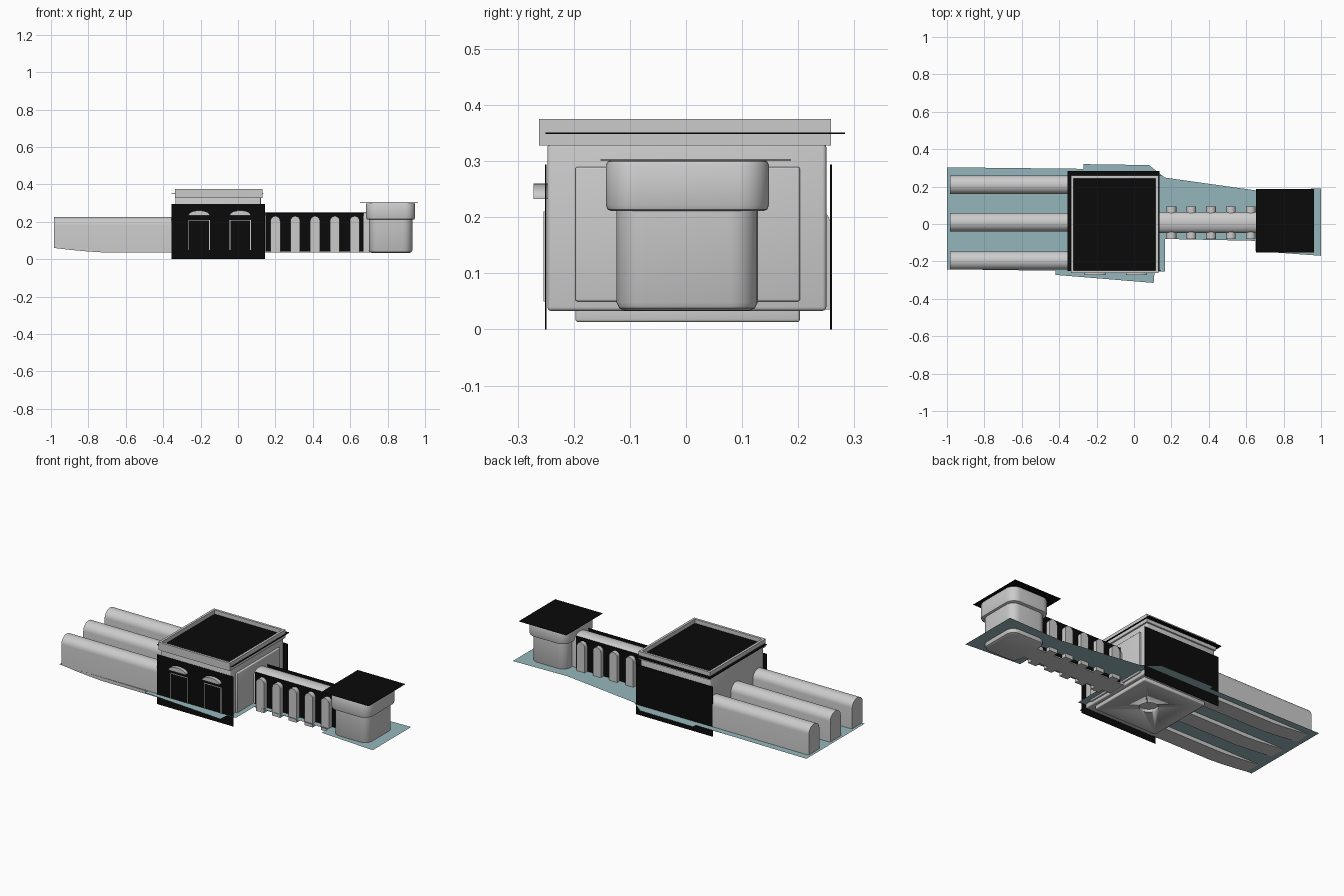
import bpy, bmesh, math

if "Cube" in bpy.data.objects:
    bpy.data.objects.remove(bpy.data.objects["Cube"])


def mat(name, rgb):
    m = bpy.data.materials.new(name)
    m.diffuse_color = (*rgb, 1)
    m.use_nodes = True
    m.node_tree.nodes["Principled BSDF"].inputs["Base Color"].default_value = m.diffuse_color
    return m


GREY = mat("pale grey", (0.6, 0.6, 0.6))
BLACK = mat("black", (0.003, 0.003, 0.003))
TEAL = mat("water teal", (0.30, 0.47, 0.50))


def finish(bm, name, material, smooth=True):
    bmesh.ops.recalc_face_normals(bm, faces=bm.faces)
    me = bpy.data.meshes.new(name)
    bm.to_mesh(me)
    bm.free()
    me.materials.append(material)
    ob = bpy.data.objects.new(name, me)
    bpy.context.collection.objects.link(ob)
    if smooth:
        bpy.context.view_layer.objects.active = ob
        ob.select_set(True)
        bpy.ops.object.shade_smooth_by_angle(angle=math.radians(35))
        ob.select_set(False)
    return ob


def loft(name, loops, material=GREY):
    """Skin a row of equal point loops and cap both ends."""
    bm = bmesh.new()
    rows = [[bm.verts.new(p) for p in lp] for lp in loops]
    n = len(rows[0])
    for a, b in zip(rows, rows[1:]):
        for i in range(n):
            j = (i + 1) % n
            bm.faces.new((a[i], a[j], b[j], b[i]))
    bm.faces.new(rows[0])
    bm.faces.new(rows[-1])
    return finish(bm, name, material)


def box(name, x0, x1, y0, y1, z0, z1, material=GREY, bevel=0.0):
    bm = bmesh.new()
    bmesh.ops.create_cube(bm, size=1)
    for v in bm.verts:
        v.co = ((x0 + x1) / 2 + v.co.x * (x1 - x0), (y0 + y1) / 2 + v.co.y * (y1 - y0),
                (z0 + z1) / 2 + v.co.z * (z1 - z0))
    if bevel:
        bmesh.ops.bevel(bm, geom=bm.edges[:], offset=bevel, segments=3, profile=0.5, affect='EDGES')
    return finish(bm, name, material, bevel > 0)


def arch(half, z0, z1, rise, segs=14):
    """Round-topped section as (across, z) pairs."""
    pts = [(-half, z0), (half, z0)]
    for i in range(segs + 1):
        a = math.pi * i / segs
        pts.append((half * math.cos(a), z1 - rise + rise * math.sin(a)))
    return pts


def round_rect(x0, x1, y0, y1, r, z, segs=6):
    pts = []
    for k, (cx, cy) in enumerate([(x1 - r, y1 - r), (x0 + r, y1 - r), (x0 + r, y0 + r), (x1 - r, y0 + r)]):
        for i in range(segs + 1):
            a = math.pi / 2 * (k + i / segs)
            pts.append((cx + r * math.cos(a), cy + r * math.sin(a), z))
    return pts


def round_block(name, x0, x1, y0, y1, r, levels):
    loft(name, [round_rect(x0 + d, x1 - d, y0 + d, y1 - d, r - d, z) for z, d in levels])


# Main hall with raised side panel and underside slab
box("hall_body", -0.335, 0.122, -0.247, 0.25, 0.033, 0.332, bevel=0.007)
box("hall_side_panel", 0.10, 0.134, -0.197, 0.203, 0.05, 0.29, bevel=0.004)
slab = box("hall_base_slab", -0.31, 0.10, -0.197, 0.203, 0.013, 0.05, bevel=0.005)

# Round drain cut into the base slab
bm = bmesh.new()
bmesh.ops.create_cone(bm, cap_ends=True, segments=32, radius1=0.05, radius2=0.05, depth=0.04)
cut = finish(bm, "drain_cutter", GREY)
cut.location = (-0.1, 0, 0.01)
cut.hide_render = True
cut.hide_set(True)
mod = slab.modifiers.new("drain", 'BOOLEAN')
mod.operation = 'DIFFERENCE'
mod.object = cut

# Cornice rim around the sunken black roof
cx0, cx1, cy0, cy1, t = -0.338, 0.13, -0.262, 0.258, 0.014
for nm, a in {"left": (cx0, cx0 + t, cy0, cy1), "right": (cx1 - t, cx1, cy0, cy1),
              "front": (cx0 + t, cx1 - t, cy0, cy0 + t), "back": (cx0 + t, cx1 - t, cy1 - t, cy1)}.items():
    box("cornice_" + nm, *a, 0.328, 0.375)
box("hall_roof", -0.355, 0.137, -0.25, 0.283, 0.348, 0.351, BLACK)

# Black wall sheets front and back
box("front_wall_sheet", -0.355, 0.145, -0.251, -0.249, 0.0, 0.294, BLACK)
box("back_wall_sheet", -0.355, 0.145, 0.257, 0.26, 0.0, 0.294, BLACK)

# Doors: thin frames with arched hoods above
for i, x in enumerate((-0.208, 0.012)):
    for s in (-1, 1):
        xe = x + s * 0.055
        box(f"door_{i}_jamb_{s}", xe - 0.002, xe + 0.002, -0.254, -0.25, 0.05, 0.21)
    box(f"door_{i}_lintel", x - 0.055, x + 0.055, -0.254, -0.25, 0.206, 0.21)
    sec = arch(0.056, 0.233, 0.26, 0.024)
    loft(f"door_{i}_hood", [[(x + u, y, z) for u, z in sec] for y in (-0.272, -0.245)])

# Three long vaulted galleries, bellies lifting at the far end
for i, yc in enumerate((-0.195, 0.01, 0.21)):
    loops = []
    for x, zb in ((-0.985, 0.060), (-0.9, 0.05), (-0.8, 0.041), (-0.72, 0.036), (-0.3, 0.036)):
        loops.append([(x, yc + u, z) for u, z in arch(0.049, zb, 0.226, 0.045)])
    loft(f"vaulted_gallery_{i}", loops)

# Covered bridge with black sides and arched buttresses
sec = arch(0.055, 0.036, 0.252, 0.035)
loft("bridge_vault", [[(x, 0.008 + u, z) for u, z in sec] for x in (0.11, 0.72)])
for nm, y in (("front", -0.052), ("back", 0.066)):
    box(f"bridge_{nm}_sheet", 0.147, 0.672, y, y + 0.002, 0.04, 0.248, BLACK)
sec = arch(0.026, 0.036, 0.23, 0.026)
for i in range(5):
    x = 0.2 + i * 0.106
    loft(f"buttress_{i}", [[(x + u, y, z) for u, z in sec] for y in (-0.08, 0.093)])

# End tower with wider rounded cap
round_block("tower_body", 0.70, 0.932, -0.124, 0.128, 0.05,
            [(0.034, 0.014), (0.038, 0.005), (0.048, 0.0), (0.22, 0.0)])
round_block("tower_cap", 0.685, 0.947, -0.143, 0.148, 0.055,
            [(0.211, 0.010), (0.214, 0.003), (0.222, 0.0), (0.293, 0.0), (0.299, 0.003), (0.3015, 0.008)])
box("tower_roof", 0.652, 0.962, -0.152, 0.187, 0.301, 0.303, BLACK)

# Water sheet around everything
outline = [(-1, 0.303), (-0.27, 0.295), (-0.27, 0.32), (0.08, 0.315), (0.08, 0.25), (0.165, 0.248),
           (0.165, 0.105), (0.65, 0.1), (0.65, 0.18), (1, 0.19), (1, -0.17), (0.65, -0.145),
           (0.65, -0.09), (0.165, -0.08), (0.165, -0.255), (0.11, -0.255), (0.105, -0.315),
           (-0.42, -0.272), (-0.42, -0.25), (-1, -0.242)]
bm = bmesh.new()
f = bm.faces.new([bm.verts.new((x, y, 0.058)) for x, y in reversed(outline)])
bmesh.ops.triangulate(bm, faces=[f])
for f in bm.faces:
    if f.normal.z < 0:
        f.normal_flip()
me = bpy.data.meshes.new("water")
bm.to_mesh(me)
bm.free()
me.materials.append(TEAL)
bpy.context.collection.objects.link(bpy.data.objects.new("water", me))
